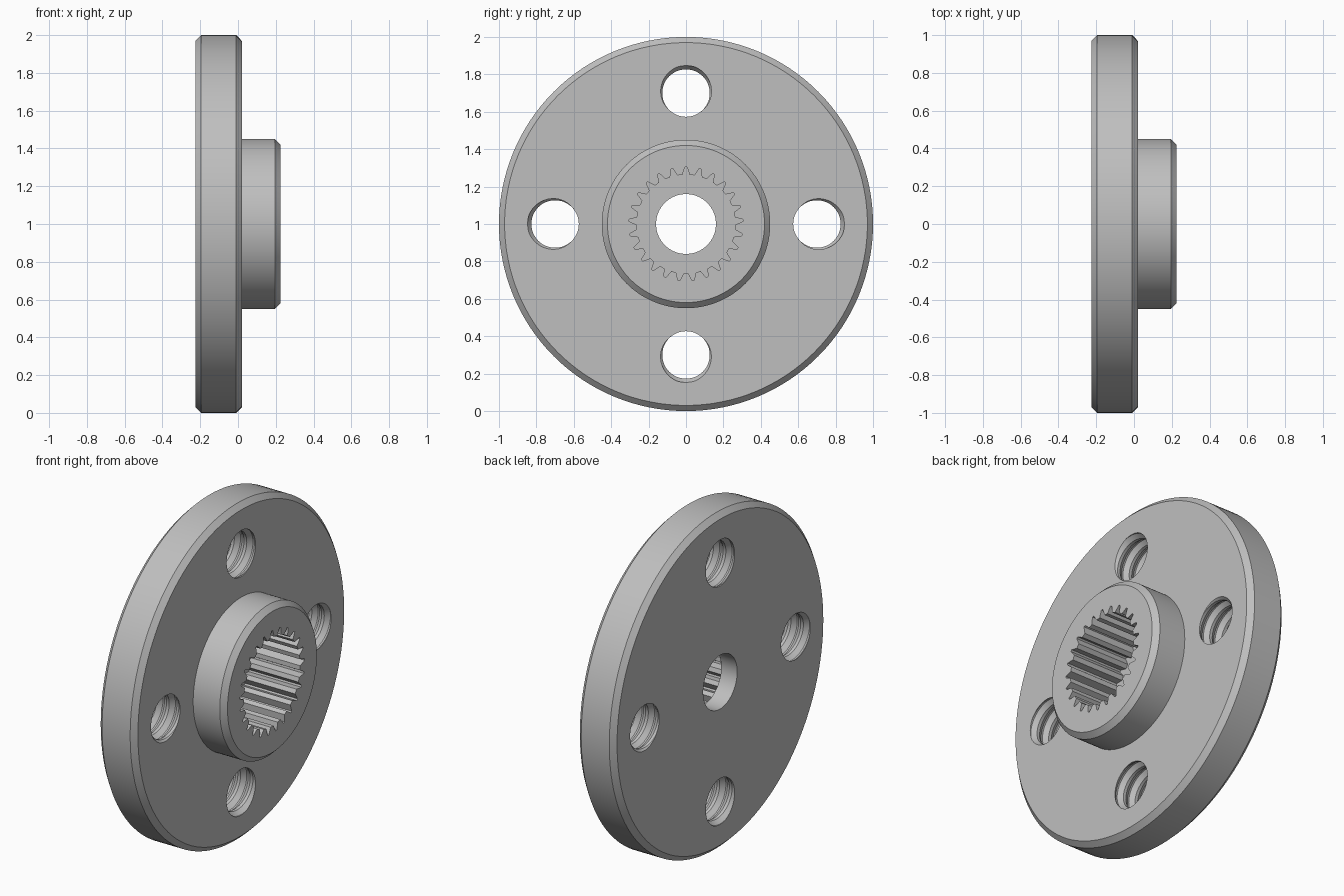
import bpy, bmesh
from math import sin, cos, pi, radians

if "Cube" in bpy.data.objects:
    bpy.data.objects.remove(bpy.data.objects["Cube"])

metal = bpy.data.materials.new("light grey metal")
metal.use_nodes = True
grey = (0.52, 0.52, 0.52, 1)
metal.diffuse_color = grey
metal.node_tree.nodes["Principled BSDF"].inputs["Base Color"].default_value = grey

BACK, FACE, HUB_END = -0.225, 0.02, 0.225   # stations along the axle
CHAMFER = 0.03
AXLE_Z = 1.0


def finish(name, bm, helper=False):
    bmesh.ops.recalc_face_normals(bm, faces=bm.faces)
    mesh = bpy.data.meshes.new(name)
    bm.to_mesh(mesh)
    bm.free()
    mesh.materials.append(metal)
    obj = bpy.data.objects.new(name, mesh)
    bpy.context.collection.objects.link(obj)
    obj.hide_render = helper
    return obj


def lathe(name, profile, steps):
    """Spin a closed (x, radius) profile around the axle."""
    bm = bmesh.new()
    rings = [[bm.verts.new((x, r * cos(2 * pi * i / steps), AXLE_Z + r * sin(2 * pi * i / steps)))
              for x, r in profile] for i in range(steps)]
    n = len(profile)
    for i in range(steps):
        a, b = rings[i], rings[(i + 1) % steps]
        for j in range(n):
            k = (j + 1) % n
            bm.faces.new((a[j], a[k], b[k], b[j]))
    return finish(name, bm)


def spline_cutter(teeth, inner, outer, x0, x1):
    """Toothed prism that leaves the splined socket."""
    bm = bmesh.new()
    outline = []
    for t in range(teeth):
        for offset, r in ((-0.3, inner), (-0.07, outer), (0.07, outer), (0.3, inner)):
            a = pi / 2 + 2 * pi * (t + offset) / teeth
            outline.append((r * cos(a), AXLE_Z + r * sin(a)))
    ends = [[bm.verts.new((x, y, z)) for y, z in outline] for x in (x0, x1)]
    for end in ends:
        bm.faces.new(end)
    n = len(outline)
    for i in range(n):
        j = (i + 1) % n
        bm.faces.new((ends[0][i], ends[0][j], ends[1][j], ends[1][i]))
    return finish("spline_cutter", bm, True)


def thread_cutter(name, angle, pitch=0.0817, minor=0.127, major=0.147, steps=48):
    """Helical screw body for one tapped hole, groove starting outward."""
    bm = bmesh.new()
    cy, cz = 0.7 * cos(angle), AXLE_Z + 0.7 * sin(angle)
    section = ((0, major), (0.12, major), (0.45, minor), (0.67, minor))
    per, turns = len(section), 6
    start = BACK - 2 * pitch
    rows = per * turns
    grid = []
    for i in range(steps):
        u = i / steps
        a = angle + 2 * pi * u
        column = []
        for k in range(rows + 1):
            f, r = section[k % per]
            x = start + pitch * (k // per + f + u - 0.06)
            column.append(bm.verts.new((x, cy + r * cos(a), cz + r * sin(a))))
        grid.append(column)
    for i in range(steps - 1):
        for k in range(rows):
            bm.faces.new((grid[i][k], grid[i + 1][k], grid[i + 1][k + 1], grid[i][k + 1]))
    # the last column meets the first one a full pitch further on
    for k in range(rows - per):
        bm.faces.new((grid[-1][k], grid[0][k + per], grid[0][k + per + 1], grid[-1][k + 1]))
    # close both ends with fans
    lower = [c[0] for c in grid] + [grid[0][k] for k in range(per, 0, -1)]
    upper = [c[rows] for c in grid] + [grid[-1][k] for k in range(rows - 1, rows - per - 1, -1)]
    for loop, x in ((lower, start - 0.2), (upper, start + pitch * turns + 0.2)):
        tip = bm.verts.new((x, cy, cz))
        for i in range(len(loop)):
            bm.faces.new((loop[i], loop[(i + 1) % len(loop)], tip))
    bmesh.ops.triangulate(bm, faces=bm.faces)
    return finish(name, bm, True)


# Flanged disc with raised hub and plain through bore
disc = lathe("flanged_disc", [
    (BACK, 0.16), (BACK, 1 - CHAMFER), (BACK + CHAMFER, 1),
    (FACE - CHAMFER, 1), (FACE, 1 - CHAMFER), (FACE, 0.45),
    (HUB_END - CHAMFER, 0.45), (HUB_END, 0.45 - CHAMFER), (HUB_END, 0.16)], 128)

# Splined socket and four tapped holes
cutters = [spline_cutter(25, 0.264, 0.305, -0.12, HUB_END + 0.1)]
for q, side in enumerate(("right_of_axle", "top", "left_of_axle", "bottom")):
    cutters.append(thread_cutter("thread_cutter_" + side, q * pi / 2))

for cutter in cutters:
    mod = disc.modifiers.new(cutter.name, "BOOLEAN")
    mod.operation = "DIFFERENCE"
    mod.solver = "EXACT"
    mod.object = cutter

# Bake the cuts, remove the helpers, shade smooth with sharp edges
bpy.context.view_layer.objects.active = disc
disc.select_set(True)
for mod in list(disc.modifiers):
    bpy.ops.object.modifier_apply(modifier=mod.name)
for cutter in cutters:
    bpy.data.objects.remove(cutter)
bpy.ops.object.shade_smooth_by_angle(angle=radians(25))
